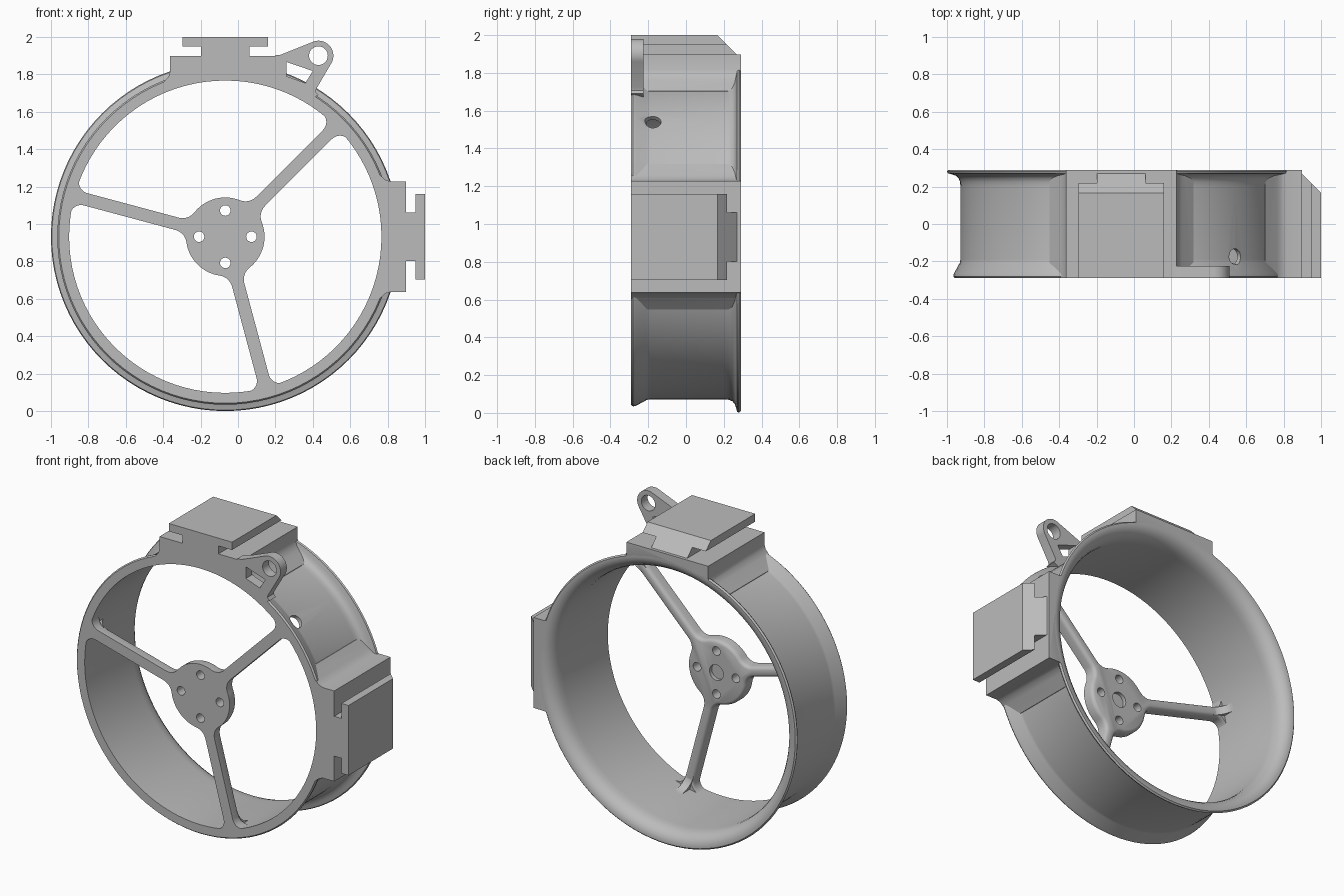
import bpy, bmesh, math
from math import sin, cos, pi, sqrt, radians

CX, CZ = -0.068, 0.932          # ring axis
FRONT, BACK = -0.29, 0.29
BORE = 0.835

old = bpy.data.objects.get("Cube")
if old:
    bpy.data.objects.remove(old, do_unlink=True)

grey = bpy.data.materials.new("plain grey")
grey.use_nodes = True
grey.diffuse_color = (0.5, 0.5, 0.5, 1)
grey.node_tree.nodes["Principled BSDF"].inputs["Base Color"].default_value = (0.5, 0.5, 0.5, 1)
parts = []


def loft(name, rows, closed=False, keep=True):
    """Skin equal-length closed loops; cap the ends, or join them when closed."""
    bm = bmesh.new()
    vs = [[bm.verts.new(p) for p in row] for row in rows]
    n = len(rows[0])
    pairs = list(zip(vs, vs[1:])) + ([(vs[-1], vs[0])] if closed else [])
    for a, b in pairs:
        for i in range(n):
            j = (i + 1) % n
            bm.faces.new((a[i], a[j], b[j], b[i]))
    if not closed:
        bm.faces.new(vs[0])
        bm.faces.new(vs[-1])
    bmesh.ops.recalc_face_normals(bm, faces=bm.faces)
    me = bpy.data.meshes.new(name)
    bm.to_mesh(me)
    bm.free()
    me.materials.append(grey)
    ob = bpy.data.objects.new(name, me)
    bpy.context.collection.objects.link(ob)
    if keep:
        parts.append(ob)
    else:
        ob.hide_render = True
    return ob


def prism(name, pts, y0, y1, keep=True):
    return loft(name, [[(x, y, z) for x, z in pts] for y in (y0, y1)], keep=keep)


def arc(x, z, r, a0, a1, n):
    return [(x + r * cos(a0 + (a1 - a0) * i / n), z + r * sin(a0 + (a1 - a0) * i / n))
            for i in range(n + 1)]


def circle(x, z, r, n=32):
    return arc(x, z, r, 0, 2 * pi, n)[:-1]


def lathe(name, profile, keep=True, n=96):
    rows = []
    for k in range(n):
        a = 2 * pi * k / n
        rows.append([(CX + r * cos(a), y, CZ + r * sin(a)) for r, y in profile])
    if keep:
        return loft(name, rows, closed=True)
    return loft(name, [list(c) for c in zip(*rows)], keep=False)


def cut(ob, cutters):
    bpy.context.view_layer.objects.active = ob
    for c in cutters:
        m = ob.modifiers.new("cut", "BOOLEAN")
        m.operation, m.solver, m.object = "DIFFERENCE", "EXACT", c
        bpy.ops.object.modifier_apply(modifier=m.name)


def discard(cutters):
    for c in cutters:
        bpy.data.objects.remove(c, do_unlink=True)


# Duct ring with a tapered front flange and a flared rear lip
inner = [(BORE, FRONT), (BORE, 0.18), (0.839, 0.215), (0.848, 0.243),
         (0.865, 0.268), (0.886, 0.283), (0.908, 0.29)]
outer = [(0.923, 0.29), (0.932, 0.281), (0.927, 0.271), (0.905, 0.265), (0.885, 0.258),
         (0.87, 0.245), (0.862, 0.225), (0.86, 0.2), (0.86, -0.19), (0.863, -0.207),
         (0.895, -0.265), (0.898, -0.28), (0.89, FRONT)]
ring = lathe("duct_ring", inner + outer)

# Cutter that keeps the mounting blocks out of the bore
bore_profile = [(BORE + 0.006, FRONT - 0.05)] + [(r + 0.006, y) for r, y in inner[1:]]
bore_profile.append((0.914, BACK + 0.05))
bore = lathe("bore_cutter", bore_profile, keep=False)

# Mounting blocks with T rails, on the top and on the model's left
half_block = [(0.295, 0.965), (0.295, 0.885), (0.303, 0.858), (0.325, 0.832),
              (0.385, 0.772), (0.385, 0.74)]
block_shape = half_block + [(-u, v) for u, v in reversed(half_block)]
half_rail = [(0.13, 0.95), (0.13, 1.017), (0.228, 1.017), (0.228, 1.068)]
rail_shape = half_rail + [(-u, v) for u, v in reversed(half_rail)]
places = {"top": lambda u, v: (CX + u, CZ + v), "left": lambda u, v: (CX + v, CZ - u)}
for side, place in places.items():
    block = prism(side + "_mount_block", [place(u, v) for u, v in block_shape], FRONT, BACK)
    cut(block, [bore])
    front_row, back_row = [], []
    for u, v in rail_shape:
        x, z = place(u, v)
        front_row.append((x, FRONT, z))
        back_row.append((x, 0.27 - (v - 0.965), z))      # sloped rear end
    loft(side + "_mount_rail", [front_row, back_row])
discard([bore])


# Hub with three filleted spokes, back edges rounded by inset layers
def spider_outline(d):
    w, hub, f, g = 0.034 - d, 0.21 - d, 0.08 + d, 0.06 + d
    s1 = sqrt((hub + f) ** 2 - (w + f) ** 2)
    a1 = math.atan2(w + f, s1)
    rim = BORE + 0.004
    s2 = sqrt((rim - g) ** 2 - (w + g) ** 2)
    a2 = math.atan2(w + g, s2)
    side = arc(s1, w + f, f, a1 + pi, 1.5 * pi, 8) + arc(s2, w + g, g, -pi / 2, a2, 8)
    one = [(s, -t) for s, t in side] + [(rim, 0)] + side[::-1]
    one += arc(0, 0, hub, a1, 2 * pi / 3 - a1, 16)[1:-1]
    pts = []
    for k in range(3):
        a = radians(45 + 120 * k)
        pts += [(CX + s * cos(a) - t * sin(a), CZ + s * sin(a) + t * cos(a)) for s, t in one]
    return pts


layers = [(FRONT, 0), (-0.24, 0), (-0.228, 0.004), (-0.22, 0.011), (-0.216, 0.02)]
spider = loft("hub_and_spokes", [[(x, y, z) for x, z in spider_outline(d)] for y, d in layers])
holes = [prism("screw_cutter", circle(CX + 0.14 * cos(a), CZ + 0.14 * sin(a), 0.028), -0.4, -0.1, False)
         for a in (0, pi / 2, pi, 1.5 * pi)]
holes.append(prism("dimple_cutter", circle(CX, CZ, 0.05), -0.24, -0.1, False))
cut(spider, holes)
discard(holes)

# Concave ramps where the spokes meet the ring wall
ramp_shape = [(0.845, -0.23)] + [(BORE - 0.09 + s, -0.13 + y)
                                 for s, y in arc(0, 0, 0.09, -pi / 2, 0, 8)] + [(0.845, -0.13)]
ramps = []
for k in range(3):
    a = radians(45 + 120 * k)
    ramps.append(loft("spoke_ramp_%d" % (k + 1), [
        [(CX + s * cos(a) - t * sin(a), y, CZ + s * sin(a) + t * cos(a)) for s, y in ramp_shape]
        for t in (-0.025, 0.025)]))

# Wire hole through the ring above the upper spoke
h = sqrt(0.5)
wire = loft("wire_cutter", [[(CX + s * h - t * h, y, CZ + s * h + t * h)
                             for t, y in circle(0, -0.175, 0.043)] for s in (0.7, 1.0)], keep=False)
cut(ring, [wire])
cut(ramps[0], [wire])
discard([wire])

# Eyelet tab beside the top mount
tab_shape = [(0.2, 1.75), (0.2, 1.904), (0.225, 1.904)]
tab_shape += arc(0.43, 1.9, 0.08, radians(108), radians(-30), 20)
tab_shape += [(0.42, 1.725), (0.415, 1.708), (0.43, 1.69), (0.39, 1.67)]
tab = prism("eyelet_tab", tab_shape, FRONT, -0.225)
tab_holes = [prism("eye_cutter", circle(0.43, 1.9, 0.05), -0.4, -0.1, False),
             prism("window_cutter", [(0.26, 1.866), (0.4, 1.818), (0.36, 1.754), (0.26, 1.79)],
                   -0.4, -0.1, False)]
cut(tab, tab_holes)
discard(tab_holes)

# Smooth curved faces, keep hard edges
bpy.ops.object.select_all(action="DESELECT")
for ob in parts:
    ob.select_set(True)
bpy.context.view_layer.objects.active = ring
bpy.ops.object.shade_smooth_by_angle(angle=radians(32))
